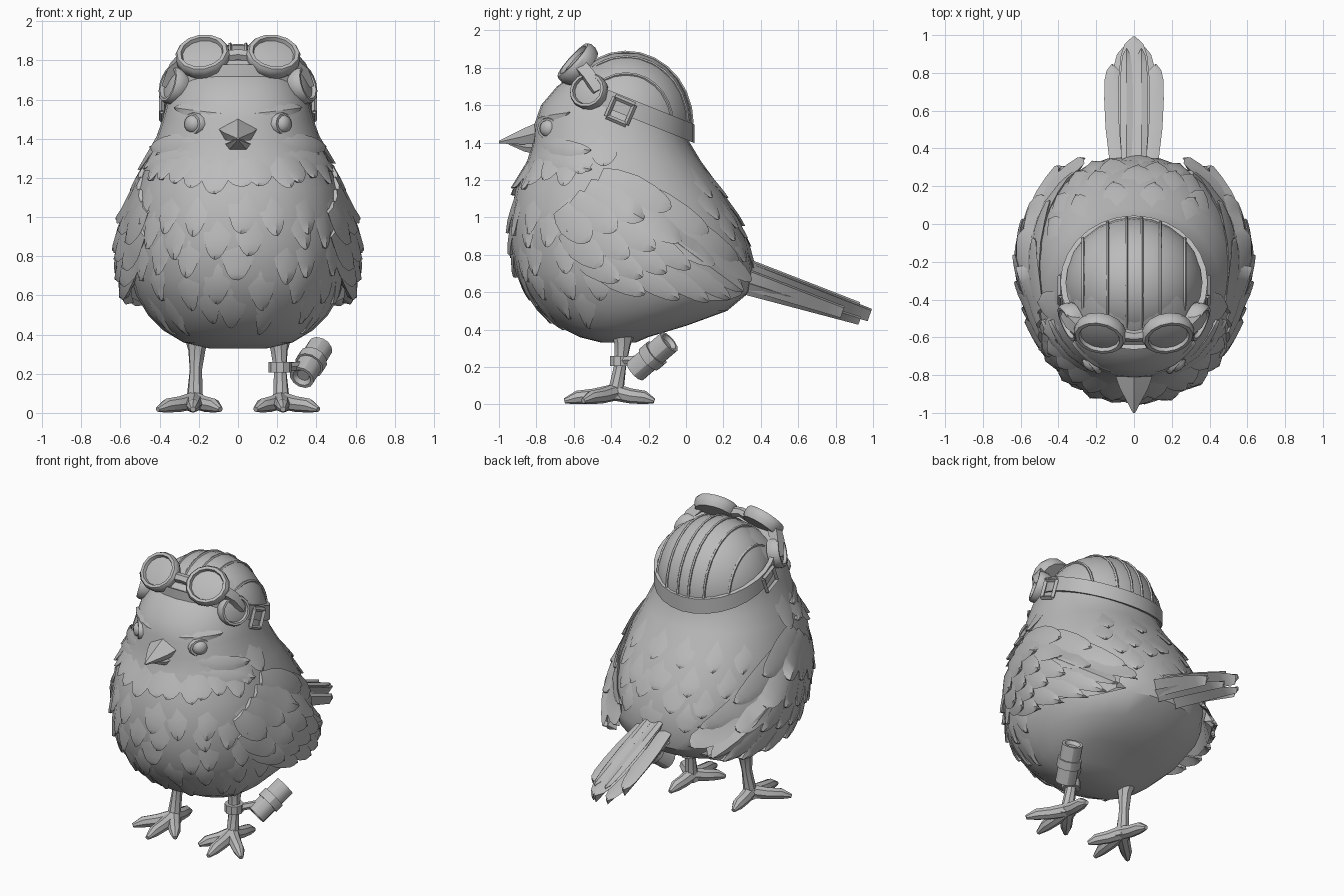
import bpy, bmesh, math, random
from mathutils import Vector, Matrix

random.seed(4)
if "Cube" in bpy.data.objects:
    bpy.data.objects.remove(bpy.data.objects["Cube"])

grey = bpy.data.materials.new("plain grey")
grey.use_nodes = True
colour = (0.5, 0.5, 0.5, 1)
grey.diffuse_color = colour
grey.node_tree.nodes["Principled BSDF"].inputs["Base Color"].default_value = colour


def finish(name, bm, angle=30):
    bmesh.ops.recalc_face_normals(bm, faces=bm.faces)
    mesh = bpy.data.meshes.new(name)
    bm.to_mesh(mesh)
    bm.free()
    mesh.materials.append(grey)
    ob = bpy.data.objects.new(name, mesh)
    bpy.context.collection.objects.link(ob)
    bpy.ops.object.select_all(action='DESELECT')
    ob.select_set(True)
    bpy.context.view_layer.objects.active = ob
    bpy.ops.object.shade_smooth_by_angle(angle=math.radians(angle))


def skin(bm, rings, loop=False):
    """Bridge a list of point rings into a closed solid."""
    rows = [[bm.verts.new(p) for p in r] for r in rings]
    n = len(rows[0])
    for a, b in zip(rows, rows[1:] + rows[:1] if loop else rows[1:]):
        for i in range(n):
            bm.faces.new((a[i], a[(i + 1) % n], b[(i + 1) % n], b[i]))
    if not loop:
        bm.faces.new(rows[0])
        bm.faces.new(rows[-1])


def solids(name, parts, angle=30, loop=False):
    bm = bmesh.new()
    for rings in parts:
        skin(bm, rings, loop)
    finish(name, bm, angle)


def flip(parts):
    return [[[Vector((-p.x, p.y, p.z)) for p in r] for r in rings] for rings in parts]


def tube(points, radii, n=8):
    pts = [Vector(p) for p in points]
    rings = []
    for i, (p, r) in enumerate(zip(pts, radii)):
        d = pts[min(i + 1, len(pts) - 1)] - pts[max(i - 1, 0)]
        q = d.to_track_quat('Z', 'Y')
        rings.append([p + q @ Vector((r * math.cos(k * math.tau / n), r * math.sin(k * math.tau / n), 0))
                      for k in range(n)])
    return rings


def dish(centre, normal, rx, ry, profile, n=14):
    """Round part along a normal; profile holds (scale, depth) pairs."""
    z = Vector(normal).normalized()
    x = Vector((0, 0, 1)).cross(z).normalized()
    y = z.cross(x)
    return [[Vector(centre) + x * rx * s * math.cos(k * math.tau / n) + y * ry * s * math.sin(k * math.tau / n) + z * d
             for k in range(n)] for s, d in profile]


def feather(place, root, tip, wid, lift=0.0, rise=0.015, thick=0.04, blunt=3, squash=1.0):
    """Ridged blade laid on a surface given by place(u, v, offset)."""
    root, tip = Vector(root), Vector(tip)
    d = (tip - root).normalized()
    side = Vector((-d.y * squash, d.x))
    rings = []
    for t in (0, 0.2, 0.45, 0.7, 0.87, 0.95, 1):
        c = root.lerp(tip, t)
        w = wid * max(0.1, min(1, 0.55 + 1.4 * t) * math.sqrt(1 - t ** blunt))
        o = lift + rise * t
        a, b = c + side * w, c - side * w
        rings.append([place(a.x, a.y, o), place(c.x, c.y, o + 0.01), place(b.x, b.y, o),
                      place(c.x, c.y, o - thick * (1 - 0.5 * t))])
    return rings


# Body and head: height, front y, back y, half width
PROFILE = [(0.33, -0.45, -0.27, 0.15), (0.36, -0.57, -0.2, 0.28), (0.42, -0.69, 0.0, 0.38), (0.5, -0.78, 0.22, 0.46),
           (0.6, -0.86, 0.34, 0.52), (0.7, -0.91, 0.36, 0.55), (0.85, -0.94, 0.34, 0.56), (1.0, -0.94, 0.28, 0.55),
           (1.15, -0.91, 0.19, 0.52), (1.3, -0.85, 0.08, 0.46), (1.4, -0.82, 0.02, 0.42), (1.5, -0.81, 0.0, 0.385),
           (1.6, -0.775, 0.0, 0.36), (1.7, -0.69, -0.03, 0.31), (1.8, -0.55, -0.12, 0.23), (1.86, -0.43, -0.22, 0.1)]
POWER = 0.9


def section(z):
    z = max(PROFILE[0][0], min(PROFILE[-1][0], z))
    for a, b in zip(PROFILE, PROFILE[1:]):
        if z <= b[0]:
            t = (z - a[0]) / (b[0] - a[0])
            f, k, w = (a[i] + (b[i] - a[i]) * t for i in (1, 2, 3))
            return (f + k) / 2, (k - f) / 2, w


def bend(v):
    return math.copysign(abs(v) ** POWER, v)


def on_body(th, z, off=0.0):
    c, h, w = section(z)
    return Vector(((w + off) * bend(math.sin(th)), c - (h + off) * bend(math.cos(th)), z))


def on_wing(y, z, off=0.0):
    c, h, w = section(z)
    t = min(1, abs((y - c) / h))
    body = w * (1 - t ** (2 / POWER)) ** (POWER / 2) + 0.01
    shell = 0.615 - 0.75 * (y + 0.2) ** 2 - 0.6 * (z - 0.8) ** 2
    shell -= 1.2 * max(0, z - 0.83 + 0.7 * y)
    return Vector((max(body, shell) + off, y, z))


N = 28
solids("body", [[[on_body(k * math.tau / N, r[0]) for k in range(N)] for r in PROFILE]], 35)

# Breast, back, ruff and face plumage
tufts = []
for row in range(5):
    for k in range(7):
        th = (k - 3 + 0.5 * (row % 2)) * 0.35 + random.uniform(-0.08, 0.08)
        top = 0.66 + row * 0.125 + random.uniform(-0.04, 0.04)
        tufts.append(feather(on_body, (th, top), (th + random.uniform(-0.06, 0.06), top - 0.23), 0.08,
                             -0.016, 0.03, 0.035, 1.6, 1.8))
solids("breast_feathers", tufts)
tufts = []
for row in range(4):
    for k in range(5):
        th = math.pi + (k - 2 + 0.5 * (row % 2)) * 0.36 + random.uniform(-0.06, 0.06)
        z = 0.95 + row * 0.11 + random.uniform(-0.03, 0.03)
        tufts.append(feather(on_body, (th, z), (th, z - 0.2), 0.09, -0.016, 0.024, 0.03, 1.8, 1.8))
solids("back_feathers", tufts)
ruff = []
for k in range(-7, 8):
    th = k * 0.21
    z = 1.32 + 0.06 * th * th
    ruff.append(feather(on_body, (th, z), (th + random.uniform(-0.06, 0.06), z - 0.19 + random.uniform(-0.03, 0.03)),
                        0.09, -0.015, 0.036, 0.04, 1.7, 2.0))
solids("ruff_feathers", ruff)
face = []
for s in (1, -1):
    face.append(feather(on_body, (s * 0.2, 1.53), (s * 1.0, 1.56), 0.035, -0.01, 0.015))
    for drop in (0, 0.06):
        face.append(feather(on_body, (s * 0.45, 1.39 - drop), (s * 1.35, 1.36 - 1.7 * drop), 0.05, -0.012, 0.03))
solids("brow_and_cheek_feathers", face)

# Wings: a shell under overlapping rows; each row has root ends, tip ends, count, width
wing = [feather(on_wing, (-0.62, 1.03), (0.3, 0.6), 0.19, -0.02, 0, 0.14)]
ROWS = [((-0.05, 0.98), (-0.5, 0.74), (0.35, 0.66), (-0.22, 0.59), 6, 0.065),
        ((-0.2, 1.08), (-0.6, 0.82), (0.28, 0.77), (-0.36, 0.66), 6, 0.075),
        ((-0.34, 1.17), (-0.65, 0.93), (0.12, 0.92), (-0.45, 0.74), 5, 0.085),
        ((-0.46, 1.22), (-0.67, 1.05), (-0.08, 1.05), (-0.52, 0.87), 4, 0.09)]
for level, (r0, r1, t0, t1, count, wid) in enumerate(ROWS):
    for i in range(count):
        f = i / (count - 1)
        tip = Vector(t0).lerp(Vector(t1), f)
        if level == 0:
            tip += Vector((0.12, -0.07)) * math.sin(f * math.pi)
        wing.append(feather(on_wing, Vector(r0).lerp(Vector(r1), f), tip, wid,
                            0.005 * level - 0.015, 0.025, 0.08 - 0.01 * level))
solids("left_wing", wing)
solids("right_wing", flip(wing))


# Tail
def on_tail(u, v, off=0.0):
    return Vector((u, 0.25 + 0.95 * v + 0.33 * off, 0.79 - 0.37 * v + 0.95 * off))


tail = [feather(on_tail, (0, 0), (0, 0.78), 0.085, 0, 0, 0.12, 8)]
for s in (1, -1):
    tail.append(feather(on_tail, (s * 0.08, 0), (s * 0.115, 0.64), 0.055, -0.04, 0, 0.11, 8))
    tail.append(feather(on_tail, (s * 0.04, 0), (s * 0.04, 0.71), 0.035, 0.01, 0, 0.06, 8))
    tail.append(feather(on_tail, (s * 0.07, 0), (s * 0.055, 0.74), 0.06, -0.11, 0.05, 0.07, 8))
solids("tail", tail)


# Beak and eyes
def beak_half(rows):
    return [[Vector((0, y, a)), Vector((w, y, (a + b) / 2)), Vector((w * 0.7, y, b)),
             Vector((-w * 0.7, y, b)), Vector((-w, y, (a + b) / 2))] for y, w, a, b in rows]


solids("beak", [beak_half([(-0.74, 0.12, 1.53, 1.4), (-0.87, 0.075, 1.475, 1.39), (-1.0, 0.006, 1.41, 1.395)]),
                beak_half([(-0.74, 0.085, 1.41, 1.33), (-0.86, 0.055, 1.4, 1.35), (-0.95, 0.006, 1.4, 1.39)])])
eyes = []
for s in (1, -1):
    out = Vector((s * 0.75, -0.65, 0.05))
    spot = on_body(s * 0.6, 1.475, -0.02)
    eyes.append(dish(spot, out, 0.05, 0.05, [(1, -0.03), (1, 0.01), (0.75, 0.035), (0.3, 0.045)], 12))
    eyes.append(dish(spot, out, 0.075, 0.06, [(1, -0.04), (1, 0.008), (0.9, 0.02), (0.7, 0.02), (0.68, -0.01)], 12))
solids("eyes", eyes, 40)

# Cap dome trimmed along a sloping rim
CENTRE, SIZE = Vector((0, -0.32, 1.5)), Vector((0.375, 0.355, 0.385))
bm = bmesh.new()
bmesh.ops.create_uvsphere(bm, u_segments=24, v_segments=14, radius=1,
                          matrix=Matrix.Translation(CENTRE) @ Matrix.Diagonal(SIZE).to_4x4())
bmesh.ops.bisect_plane(bm, geom=bm.verts[:] + bm.edges[:] + bm.faces[:], plane_co=(0, 0, 1.45),
                       plane_no=(0, 0.4, 1), clear_inner=True)
finish("cap", bm)
seams = []
for x in (-0.27, -0.14, -0.04, 0.04, 0.14, 0.27):
    k = math.sqrt(1 - (x / SIZE.x) ** 2)
    arc = [CENTRE + Vector((x, SIZE.y * k * math.cos(a), SIZE.z * k * math.sin(a)))
           for a in (math.radians(d) for d in range(0, 131, 13))]
    seams.append(tube(arc, [0.009] * len(arc), 5))
solids("cap_seams", seams)

# Rim strap with buckles
strap = []
for k in range(28):
    a = k * math.tau / 28
    ring = []
    for r, h in ((-0.02, -0.05), (0.01, -0.05), (0.01, 0.05), (-0.02, 0.05)):
        y = -0.31 + (0.345 + r) * math.cos(a)
        ring.append(Vector(((0.38 + r) * math.sin(a), y, 1.465 - 0.4 * y + h)))
    strap.append(ring)
solids("cap_strap", [strap], loop=True)
buckles = []
for s in (1, -1):
    corners = [Vector((s * 0.39, -0.35 + dy, 1.57 + dz)) for dy, dz in
               ((-0.075, -0.03), (0.03, -0.075), (0.075, 0.03), (-0.03, 0.075))]
    for p, q in zip(corners, corners[1:] + corners[:1]):
        buckles.append(tube([p, q], [0.014, 0.014], 4))
solids("strap_buckles", buckles)

# Goggles and ear guards
RIM = [(0.9, -0.05), (1, -0.02), (1, 0.012), (0.93, 0.028), (0.79, 0.028), (0.74, 0.008), (0.4, 0.016)]
goggles, guards = [], []
for s in (1, -1):
    goggles.append(dish((s * 0.18, -0.585, 1.825), (s * 0.15, -0.74, 0.67), 0.14, 0.128, RIM))
    goggles.append(tube([(s * 0.28, -0.555, 1.8), (s * 0.325, -0.52, 1.755), (s * 0.35, -0.47, 1.67)], [0.045] * 3, 4))
    guards.append(dish((s * 0.335, -0.52, 1.675), (s * 0.88, -0.4, 0.25), 0.105, 0.1, RIM))
goggles.append(tube([(-0.07, -0.585, 1.82), (0, -0.595, 1.83), (0.07, -0.585, 1.82)], [0.035, 0.03, 0.035], 6))
goggles.append(tube([(-0.3, -0.52, 1.75), (-0.15, -0.61, 1.76), (0.15, -0.61, 1.76), (0.3, -0.52, 1.75)], [0.04] * 4, 4))
solids("goggles", goggles)
solids("ear_guards", guards)

# Legs and feet
leg = [tube([(0.21, -0.33, 0.42), (0.21, -0.34, 0.32), (0.215, -0.35, 0.22), (0.22, -0.37, 0.1), (0.22, -0.38, 0.03)],
            [0.075, 0.045, 0.033, 0.04, 0.05])]
for dx, dy in ((0.01, -0.27), (0.19, -0.17), (-0.13, -0.17), (0.02, 0.21)):
    path = [(0.22 + dx * t, -0.38 + dy * t, h) for t, h in ((0, 0.065), (0.4, 0.045), (0.75, 0.037), (1, 0.018))]
    leg.append(tube(path, [0.045, 0.04, 0.036, 0.014]))
solids("left_leg", leg)
solids("right_leg", flip(leg))

# Message scroll tied to the left leg
low, high = Vector((0.325, -0.27, 0.18)), Vector((0.42, -0.09, 0.335))
axis = high - low
solids("scroll", [dish(low, axis, 0.066, 0.066, [(0.5, 0.02), (0.75, 0), (1, 0), (1, axis.length),
                                                 (0.75, axis.length), (0.5, axis.length - 0.02)], 12)])
solids("scroll_band", [tube([low.lerp(high, 0.4), low.lerp(high, 0.62)], [0.077, 0.077], 12)])
solids("leg_cuff", [tube([(0.215, -0.35, 0.205), (0.215, -0.35, 0.26)], [0.058, 0.058], 10),
                    tube([(0.25, -0.33, 0.235), (0.35, -0.2, 0.245)], [0.024, 0.024], 6)])
